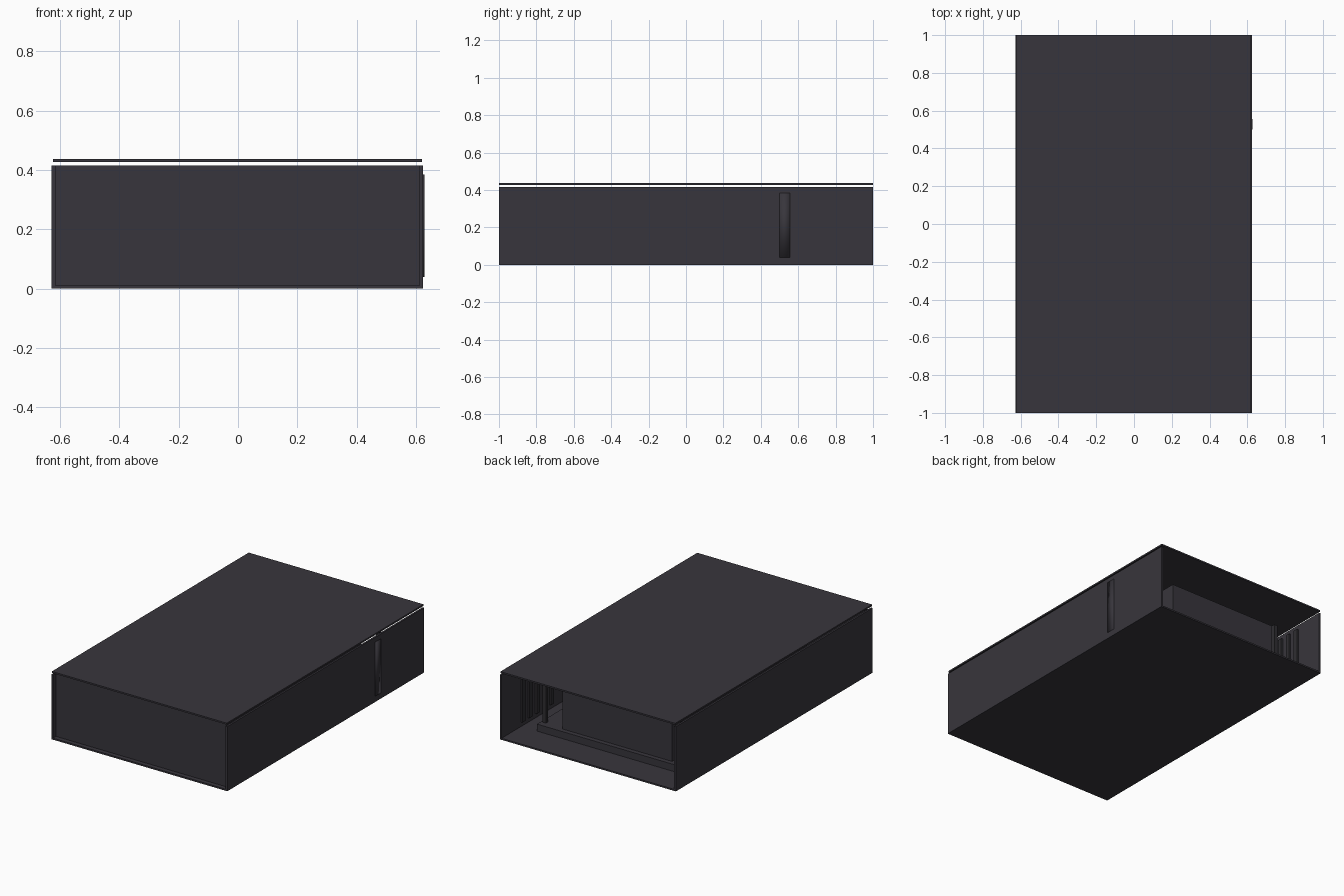
import bpy

cube = bpy.data.objects.get("Cube")
if cube:
    bpy.data.objects.remove(cube, do_unlink=True)


def material(name, color):
    mat = bpy.data.materials.new(name)
    mat.use_nodes = True
    mat.diffuse_color = (*color, 1)
    bsdf = next(n for n in mat.node_tree.nodes if n.type == 'BSDF_PRINCIPLED')
    bsdf.inputs["Base Color"].default_value = (*color, 1)
    return mat


charcoal = material("charcoal", (0.039, 0.036, 0.045))
dark_grey = material("dark_grey", (0.028, 0.027, 0.031))


def box(name, x, y, z, mat=charcoal, smooth=False):
    """Box given by its (min, max) range on each axis."""
    spans = (x, y, z)
    bpy.ops.mesh.primitive_cube_add(size=1, location=[(a + b) / 2 for a, b in spans])
    obj = bpy.context.object
    obj.name = name
    obj.scale = [b - a for a, b in spans]
    bpy.ops.object.transform_apply(location=False, rotation=False, scale=True)
    obj.data.materials.append(mat)
    if smooth:
        bpy.ops.object.shade_smooth()
    return obj


# Open-backed shell with a recessed front panel
LEFT, RIGHT, WALL, TOP = 0.624, -0.628, 0.012, 0.416
box("floor", (RIGHT + WALL, LEFT - WALL), (-1, 1), (0, 0.01))
box("left_wall", (LEFT - WALL, LEFT), (-1, 1), (0, TOP))
box("right_wall", (RIGHT, RIGHT + WALL), (-1, 1), (0, TOP))
box("front_panel", (RIGHT + WALL, LEFT - WALL), (-0.97, -0.96), (0.01, TOP))

# Lid held just above the walls
box("lid", (-0.624, 0.62), (-1, 1), (0.427, 0.437))

# Raised base and main block inside
box("base_slab", (-0.5, 0.5), (-0.8, 0.8), (0.01, 0.055))
box("main_block", (-0.44, 0.34), (-0.6, 0.77), (0.055, 0.36))

# Corner posts on the base and ribs along the inner walls
for side, name in ((1, "left"), (-1, "right")):
    box(f"{name}_post", sorted((side * 0.465, side * 0.49)), (0.74, 0.76),
        (0.055, 0.385), dark_grey)
    inner = LEFT - WALL if side > 0 else RIGHT + WALL
    for i in range(5):
        y = 0.79 - i * 0.073
        box(f"{name}_rib_{i + 1}", sorted((inner, inner - side * 0.012)),
            (y - 0.015, y + 0.015), (0.04, 0.385), dark_grey)

# Softly shaded clip showing on the outside of the left wall
box("side_clip", (0.615, 0.628), (0.5, 0.556), (0.04, 0.385), charcoal, smooth=True)
